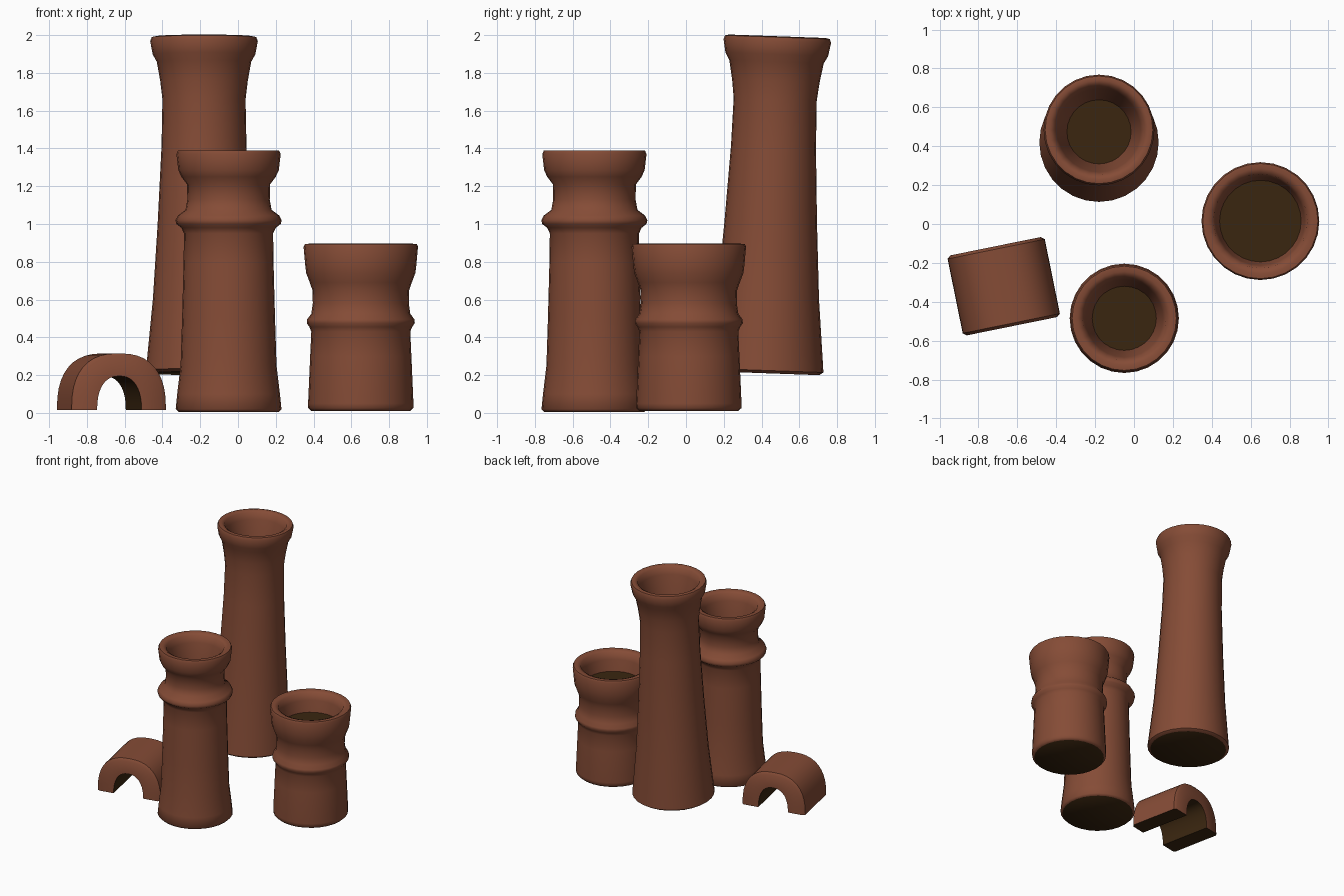
import bpy, bmesh, math
from mathutils import Matrix

cube = bpy.data.objects.get("Cube")
if cube:
    bpy.data.objects.remove(cube)


def material(name, colour):
    m = bpy.data.materials.new(name)
    m.use_nodes = True
    m.diffuse_color = colour
    m.node_tree.nodes["Principled BSDF"].inputs["Base Color"].default_value = colour
    return m


CLAY = material("terracotta", (0.235, 0.072, 0.037, 1))
DARK = material("dark soot", (0.042, 0.019, 0.005, 1))


def finish(name, bm, matrix, angle):
    bmesh.ops.recalc_face_normals(bm, faces=bm.faces)
    mesh = bpy.data.meshes.new(name)
    bm.to_mesh(mesh)
    bm.free()
    mesh.materials.append(CLAY)
    mesh.materials.append(DARK)
    obj = bpy.data.objects.new(name, mesh)
    bpy.context.collection.objects.link(obj)
    obj.matrix_world = matrix
    bpy.ops.object.select_all(action="DESELECT")
    obj.select_set(True)
    bpy.context.view_layer.objects.active = obj
    bpy.ops.object.shade_smooth_by_angle(angle=math.radians(angle))


def pot(name, location, profile, tilt=0.0, sides=28):
    """Turn a (radius, height) profile; both ends are closed with dark discs."""
    bm = bmesh.new()
    rings = []
    for r, z in profile:
        rings.append([bm.verts.new((r * math.cos(a), r * math.sin(a), z))
                      for a in (2 * math.pi * i / sides for i in range(sides))])
    for low, high in zip(rings, rings[1:]):
        for i in range(sides):
            j = (i + 1) % sides
            bm.faces.new((low[i], low[j], high[j], high[i]))
    for ring in (rings[0], rings[-1]):
        bm.faces.new(ring).material_index = 1
    finish(name, bm, Matrix.Translation(location) @ Matrix.Rotation(tilt, 4, "X"), 55)


# Tall leaning chimney pot
pot("tall_pot", (-0.18, 0.42, 0.21), [
    (0.285, 0), (0.307, 0.015), (0.305, 0.04), (0.27, 0.4), (0.245, 0.8),
    (0.225, 1.2), (0.22, 1.45), (0.232, 1.55), (0.25, 1.65), (0.272, 1.69),
    (0.285, 1.76), (0.277, 1.78), (0.255, 1.785), (0.23, 1.77), (0.215, 1.72),
    (0.19, 1.62), (0.165, 1.5)], tilt=-0.036)

# Medium chimney pot with a collar
pot("medium_pot", (-0.05, -0.485, 0), [
    (0.265, 0.005), (0.28, 0.02), (0.272, 0.1), (0.254, 0.25), (0.246, 0.5),
    (0.238, 0.8), (0.236, 0.95), (0.25, 0.98), (0.276, 1.0), (0.281, 1.02),
    (0.268, 1.045), (0.228, 1.075), (0.218, 1.13), (0.22, 1.21), (0.25, 1.25),
    (0.266, 1.285), (0.276, 1.37), (0.268, 1.388), (0.24, 1.39), (0.215, 1.375),
    (0.2, 1.32), (0.18, 1.22), (0.165, 1.1)])

# Short wide chimney pot
pot("short_pot", (0.65, 0.015, 0), [
    (0.262, 0.01), (0.278, 0.025), (0.279, 0.05), (0.268, 0.3), (0.262, 0.43),
    (0.272, 0.455), (0.286, 0.475), (0.284, 0.495), (0.262, 0.525), (0.254, 0.58),
    (0.256, 0.65), (0.27, 0.69), (0.289, 0.74), (0.294, 0.78), (0.303, 0.88),
    (0.296, 0.894), (0.27, 0.896), (0.242, 0.885), (0.228, 0.83), (0.21, 0.74)])


def arch_line(half_width, height, power, steps=20):
    """Arch outline as a squared-off half ellipse from right foot to left foot."""
    points = []
    for i in range(steps + 1):
        c, s = math.cos(math.pi * i / steps), math.sin(math.pi * i / steps)
        points.append((math.copysign(abs(c) ** power, c) * half_width, height * abs(s) ** power))
    return points


# Arched ridge tile: outer shell, dark inner shell, end faces and feet
bm = bmesh.new()
LENGTH = 0.42
loops = []
for side, inset in ((-1, 0.018), (-1, 0), (1, 0), (1, 0.018)):
    y = side * (LENGTH / 2 - (0.015 if inset == 0 else 0))
    loops.append([bm.verts.new((x, y, z))
                  for x, z in arch_line(0.255 - inset, 0.3 - inset, 0.8)])
inner = [[bm.verts.new((x, y, z)) for x, z in arch_line(0.12, 0.18, 0.85)]
         for y in (LENGTH / 2, -LENGTH / 2)]
loops += inner
for k in range(len(loops)):
    a, b = loops[k], loops[(k + 1) % len(loops)]
    for i in range(len(a) - 1):
        bm.faces.new((a[i], a[i + 1], b[i + 1], b[i])).material_index = int(a is inner[0])
for end in (0, -1):
    bm.faces.new([loop[end] for loop in loops]).material_index = 1
finish("ridge_tile", bm,
       Matrix.Translation((-0.67, -0.32, 0.015)) @ Matrix.Rotation(0.2, 4, "Z"), 50)
